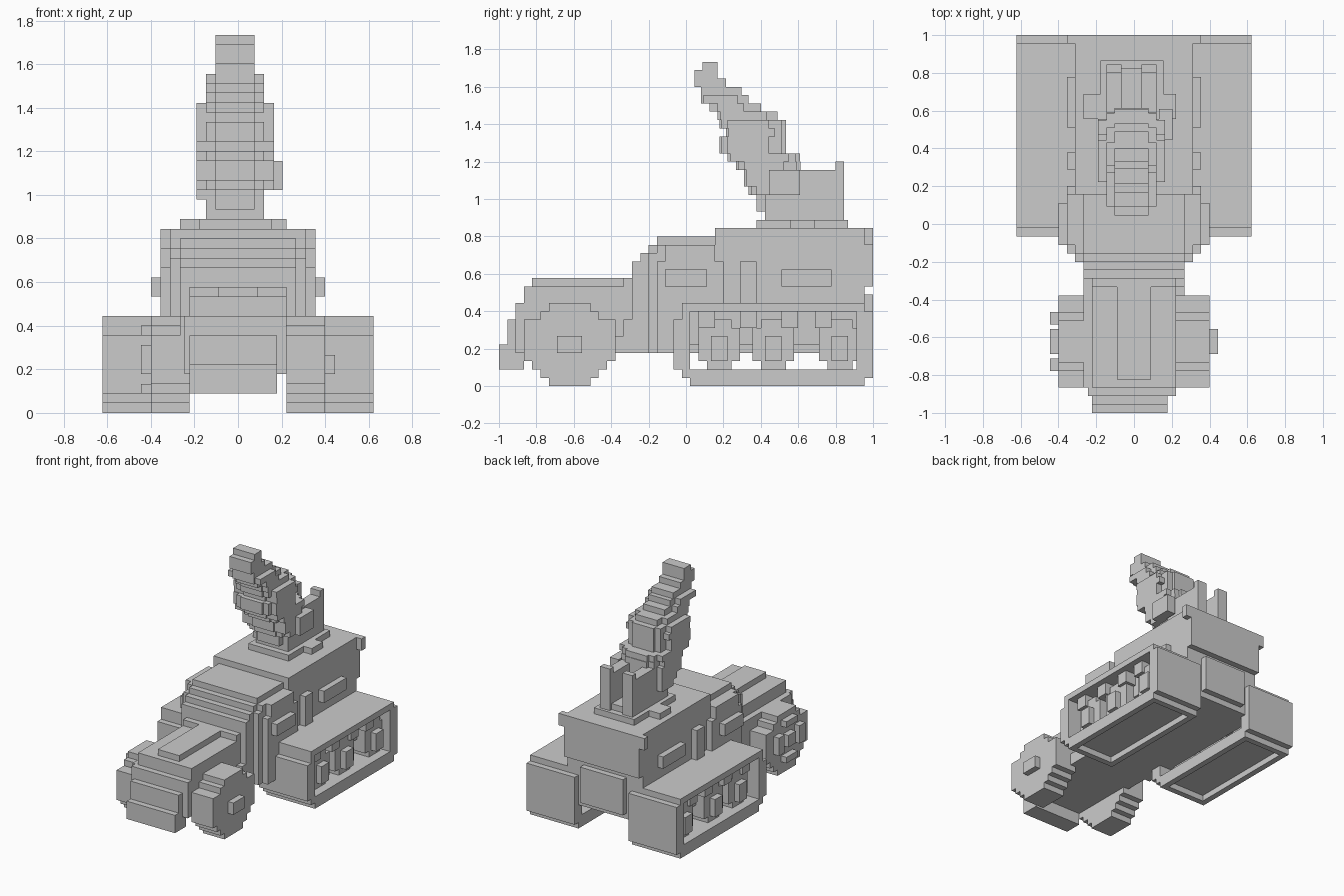
import bpy, bmesh, math
from mathutils import Vector

cube = bpy.data.objects.get("Cube")
if cube:
    bpy.data.objects.remove(cube, do_unlink=True)

V = 2 / 45          # size of one block
LENGTH = 45         # blocks from front to back

mat = bpy.data.materials.new("light_grey")
mat.use_nodes = True
GREY = (0.6, 0.6, 0.6, 1)
mat.diffuse_color = GREY
mat.node_tree.nodes["Principled BSDF"].inputs["Base Color"].default_value = GREY


def part(name, boxes):
    """One object from boxes (x0, x1, y0, y1, z0, z1) in blocks, y from the front."""
    bm = bmesh.new()
    for x0, x1, y0, y1, z0, z1 in boxes:
        for v in bmesh.ops.create_cube(bm, size=1)["verts"]:
            v.co = Vector(((x0 if v.co.x < 0 else x1) * V,
                           ((y0 if v.co.y < 0 else y1) - LENGTH / 2) * V,
                           (z0 if v.co.z < 0 else z1) * V))
    mesh = bpy.data.meshes.new(name)
    bm.to_mesh(mesh)
    bm.free()
    mesh.materials.append(mat)
    obj = bpy.data.objects.new(name, mesh)
    bpy.context.collection.objects.link(obj)


def mirrored(box):
    return (-box[1], -box[0]) + tuple(box[2:])


def pair(name, boxes):
    part("left_" + name, boxes)
    part("right_" + name, [mirrored(b) for b in boxes])


def disc(x0, x1, cy, cz, r):
    """Stepped wheel made of one-block rows."""
    rows = int(2 * r)
    out = []
    for i in range(rows):
        d = i + 0.5 - rows / 2
        half = round(math.sqrt(max(r * r - d * d, 0)) - 0.5) + 0.5
        out.append((x0, x1, cy - half, cy + half, cz + d - 0.5, cz + d + 0.5))
    return out


# Front end: bumper, stepped grille, bonnet
part("bumper", [(-5, 4, 0, 3, 2, 5)])
part("grille", [(-5, 4, 1, 3, 5, 8), (-5.5, 5, 2, 4, 4, 10)])
part("bonnet", [(-6, 5, 3, 17, 4, 10), (-5, 5, 3, 17, 10, 12), (-6, 6, 3, 4, 5, 8)])
part("bonnet_strip", [(-2, 2, 4, 15, 12, 13), (-5, 5, 15, 16, 12, 13)])
pair("bonnet_brace", [(5, 6, 14 + i, 19, 4 + 2 * i, 6 + 2 * i) for i in range(4)])

# Front wheels
pair("front_wheel", disc(5, 9, 8.5, 5, 5) + [(5, 9, 3, 14, 3, 8)])
part("left_front_hub", [(9, 10, 7, 10, 4, 6)])
ring = [b for b in disc(-10, -9, 8.5, 5.5, 3.5) if abs((b[4] + b[5]) / 2 - 5.5) > 2]
ring += [(-10, -9, a, a + 1.5, 4, 7) for a in (5, 10.5)]
part("right_front_hub", ring + [(-10, -9, 7.5, 9.5, 4.5, 6.5)])

# Stepped windscreen and cab
part("windscreen", [(-6, 6, 16, 20, 4, 15), (-6, 6, 17, 20, 15, 16),
                    (-6, 6, 18, 20, 16, 17)])
part("cab", [(-7, 7, 18, 28, 4, 16), (-7, 7, 19, 28, 16, 17), (-6, 6, 19, 28, 17, 18)])
pair("cab_door", [(7, 8, 19, 27, 4, 15), (7, 8, 20, 26, 15, 17)])
pair("cab_side_box", [(8, 9, 20, 25, 12, 14)])

# Rear body, roof and side boxes
part("rear_body", [(-7, 7, 26, 44, 4, 18)])
part("roof", [(-7, 7, 26, 45, 18, 19), (-8, 8, 44, 45, 17, 19), (-7, 7, 44, 45, 12, 18)])
part("rear_door", [(-4, 4, 44, 45, 5, 11)])
pair("side_plate", [(7, 8, 29, 31, 10, 15)])
pair("side_locker", [(7, 8, 34, 40, 12, 14)])

# Track housings: open sides, rimmed underside, road wheels
housing = [(5, 14, 22, 45, 1, 2), (5, 14, 22, 44, 9, 10),
           (5, 14, 21, 23, 2, 8), (5, 14, 22, 23, 8, 9), (5, 14, 43, 45, 2, 9)]
housing += [(x, x + 1, 23, 44, 0, 1) for x in (5, 13)]
housing += [(6, 13, y, y + 1, 0, 1) for y in (23, 43)]
pair("track_housing", housing)
road = []
for cy in (26.5, 33, 41):
    road += disc(7, 12.5, cy, 5, 3)
    road += [(12, 13.5, cy - 1, cy + 1, 3, 6)]
pair("road_wheels", road)
pair("track_rail", [(7, 11, 23, 43, 5, 9)]
     + [(11, 13, a, a + 2, 7, 9) for a in (24, 29, 34, 38)])

# Gun mount: base with side feet and two rear cheeks
OFF = -0.3
part("gun_base", [(-4, 3.5, 31, 42, 19, 20), (-6, 5, 35, 38, 19, 20)])
cheeks = [(-3, 2.4, 32, 41, 20, 21)]
for s in (-1, 1):
    inner, outer = sorted((s * 1.2 + OFF, s * 3 + OFF))
    cheeks += [(inner, outer, 32, 41.5, 20, 23), (inner, outer, 34, 41.5, 23, 26),
               (inner, outer, 40.5, 41.5, 26, 27)]
part("gun_cheeks", cheeks)
part("gun_pivot", [(3, 4.6, 32.5, 36.2, 23, 26), (-4.3, -3, 32, 35, 22, 25)])

# Raised gun: stepped layers of (bottom, top, front, back, half width)
layers = [(21, 23, 31, 36, 2), (23, 24, 30, 36, 4), (24, 26, 29.5, 36.3, 4),
          (26, 27, 28.5, 36.3, 4), (27, 28, 27.5, 36.2, 4), (28, 30, 26.5, 34.5, 4),
          (30, 31, 27.3, 34.5, 4), (31, 32, 26.5, 34.5, 4), (32, 33, 26.3, 33.5, 3),
          (33, 34, 25.3, 31.5, 3), (34, 35, 24.3, 30, 3), (35, 36, 24.3, 29.2, 2),
          (36, 37, 23.5, 27.3, 2), (37, 38, 23.5, 26.3, 2), (38, 39, 24.5, 26.3, 2)]
gun = []
for i, (z0, z1, y0, y1, w) in enumerate(layers):
    core = min(w, 2)
    gun.append((OFF - core, OFF + core, y0, y1, z0, z1))
    if w > core:
        # Alternating side blocks give the jagged sides
        trim = 0.3 + i % 2 * 0.7
        gun.append((OFF - w + 1, OFF + w - 1, y0 + 0.3, y1 - 0.5, z0, z1))
        gun.append((OFF - w, OFF + w, y0 + trim, y1 - trim - 1, z0, z1))
part("gun", gun)
